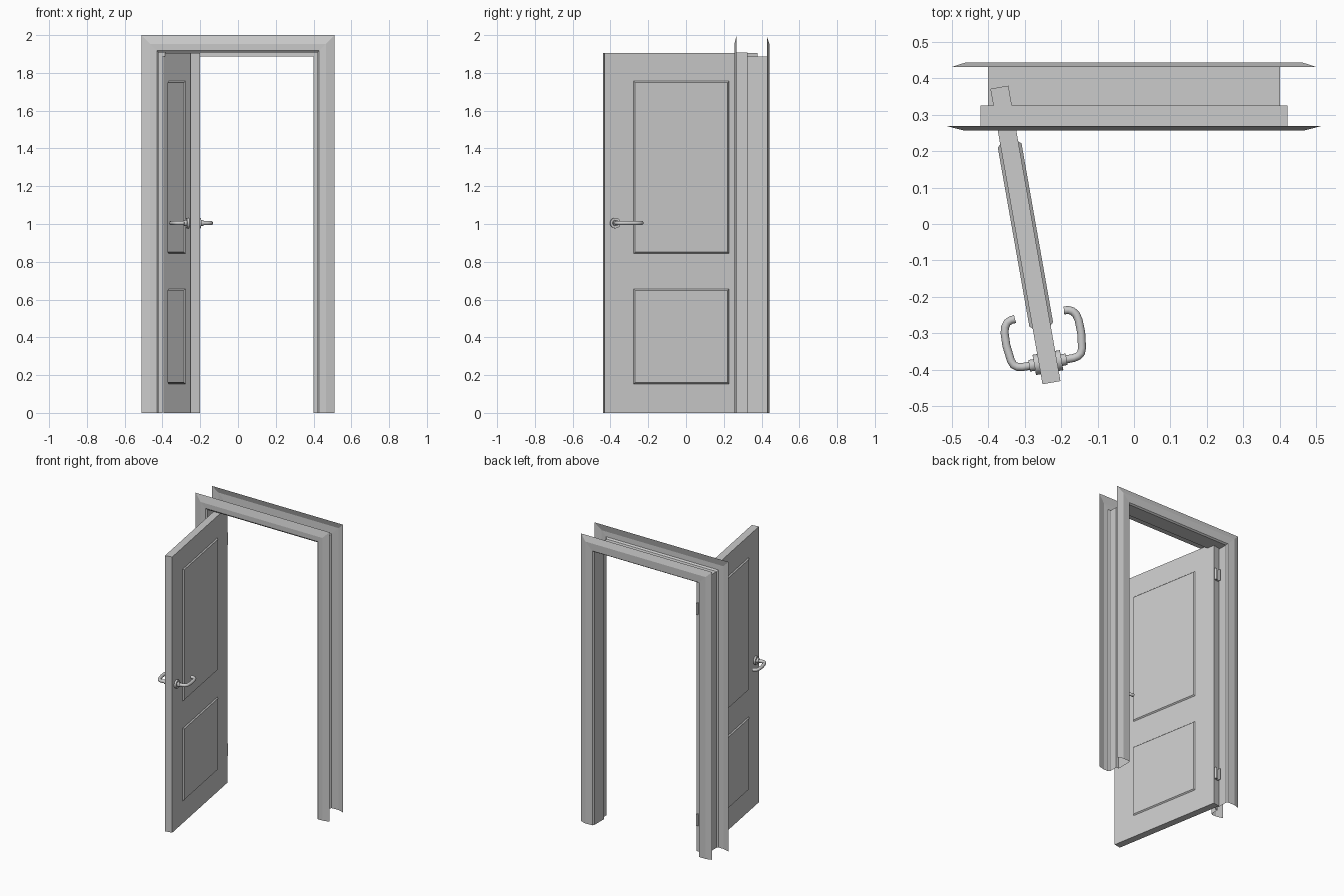
import bpy, bmesh, math
from mathutils import Matrix, Vector

if "Cube" in bpy.data.objects:
    bpy.data.objects.remove(bpy.data.objects["Cube"])

DOOR = Matrix.Translation((-0.2975, -0.03, 0)) @ Matrix.Rotation(math.radians(10), 4, 'Z')


def add(name, bm, matrix=Matrix(), smooth=False):
    me = bpy.data.meshes.new(name)
    bm.to_mesh(me)
    bm.free()
    ob = bpy.data.objects.new(name, me)
    bpy.context.collection.objects.link(ob)
    ob.matrix_world = matrix
    if smooth:
        bpy.ops.object.select_all(action='DESELECT')
        bpy.context.view_layer.objects.active = ob
        ob.select_set(True)
        bpy.ops.object.shade_smooth_by_angle(angle=math.radians(35))
    return ob


# Door frame: one open profile (distance from centre, y) swept up, over and down
profile = [(0.512, 0.268), (0.465, 0.256), (0.43, 0.257), (0.42, 0.266),
           (0.42, 0.325), (0.40, 0.325), (0.40, 0.43), (0.408, 0.441),
           (0.46, 0.443), (0.50, 0.430)]
bm = bmesh.new()
rows = []
for d, y in profile:
    top = d + 1.488
    rows.append([bm.verts.new(p) for p in
                 ((-d, y, 0), (-d, y, top), (d, y, top), (d, y, 0))])
for a, b in zip(rows, rows[1:]):
    for i in range(3):
        bm.faces.new((a[i], a[i + 1], b[i + 1], b[i]))
add("door_frame", bm)

# Door leaf: gridded slab with recessed and raised panels on both faces
ys = [-0.411, -0.29, 0.29, 0.411]
zs = [0, 0.12, 0.69, 0.81, 1.79, 1.905]
bm = bmesh.new()
panels = []
for x in (-0.025, 0.025):
    g = [[bm.verts.new((x, y, z)) for z in zs] for y in ys]
    for i in range(3):
        for j in range(5):
            loop = [g[i][j], g[i + 1][j], g[i + 1][j + 1], g[i][j + 1]]
            f = bm.faces.new(loop if x > 0 else loop[::-1])
            if i == 1 and j in (1, 3):
                panels.append(f)
    rim = ([g[i][0] for i in range(4)] + g[3][1:]
           + [g[i][5] for i in (2, 1, 0)] + g[0][4:0:-1])
    if x < 0:
        back = rim
for i in range(len(rim)):
    k = (i + 1) % len(rim)
    bm.faces.new((back[i], back[k], rim[k], rim[i]))
for thickness, depth in ((0.001, -0.01), (0.048, 0), (0.01, 0.008)):
    bmesh.ops.inset_individual(bm, faces=panels, thickness=thickness, depth=depth)
bmesh.ops.recalc_face_normals(bm, faces=bm.faces)
add("door_leaf", bm, DOOR)


def cylinder(bm, r, depth, matrix, n=24):
    bmesh.ops.create_cone(bm, cap_ends=True, segments=n, radius1=r, radius2=r,
                          depth=depth, matrix=matrix)


# Lever handles on both faces
for side, label in ((1, "right"), (-1, "left")):
    # Rosette and collar
    bm = bmesh.new()
    for r, x0, x1 in ((0.028, 0.024, 0.038), (0.016, 0.036, 0.052)):
        cylinder(bm, r, x1 - x0, Matrix.Translation((side * (x0 + x1) / 2, -0.355, 1.005))
                 @ Matrix.Rotation(math.pi / 2, 4, 'Y'))
    add("handle_rosette_" + label, bm, DOOR, True)

    # Bent lever: tube swept along a path in the horizontal plane
    path = [(0.03, -0.355), (0.072, -0.355), (0.085, -0.352), (0.094, -0.345),
            (0.099, -0.332), (0.104, -0.29), (0.103, -0.255), (0.099, -0.239),
            (0.091, -0.228), (0.080, -0.223), (0.068, -0.222)]
    pts = [Vector((side * x, y, 1.005)) for x, y in path]
    bm = bmesh.new()
    rings = []
    for i, p in enumerate(pts):
        t = (pts[min(i + 1, len(pts) - 1)] - pts[max(i - 1, 0)]).normalized()
        s = t.cross(Vector((0, 0, 1)))
        angles = [2 * math.pi * k / 16 for k in range(16)]
        rings.append([bm.verts.new(p + 0.011 * (s * math.cos(a) + Vector((0, 0, math.sin(a)))))
                      for a in angles])
    for a, b in zip(rings, rings[1:]):
        for k in range(16):
            m = (k + 1) % 16
            bm.faces.new((a[k], a[m], b[m], b[k]))
    bm.faces.new(rings[0])
    bm.faces.new(rings[-1])
    bmesh.ops.recalc_face_normals(bm, faces=bm.faces)
    add("handle_lever_" + label, bm, DOOR, True)

# Hinges between the door end and the jamb
for z, label in ((0.22, "lower"), (1.68, "upper")):
    bm = bmesh.new()
    for size, pos in (((0.03, 0.006, 0.08), (0.003, 0.413, z)),
                      ((0.006, 0.024, 0.08), (-0.010, 0.422, z))):
        bmesh.ops.create_cube(bm, size=1, matrix=Matrix.Translation(pos)
                              @ Matrix.Diagonal((*size, 1)))
    cylinder(bm, 0.008, 0.08, Matrix.Translation((0.016, 0.419, z)), 12)
    add("hinge_" + label, bm, DOOR, True)
